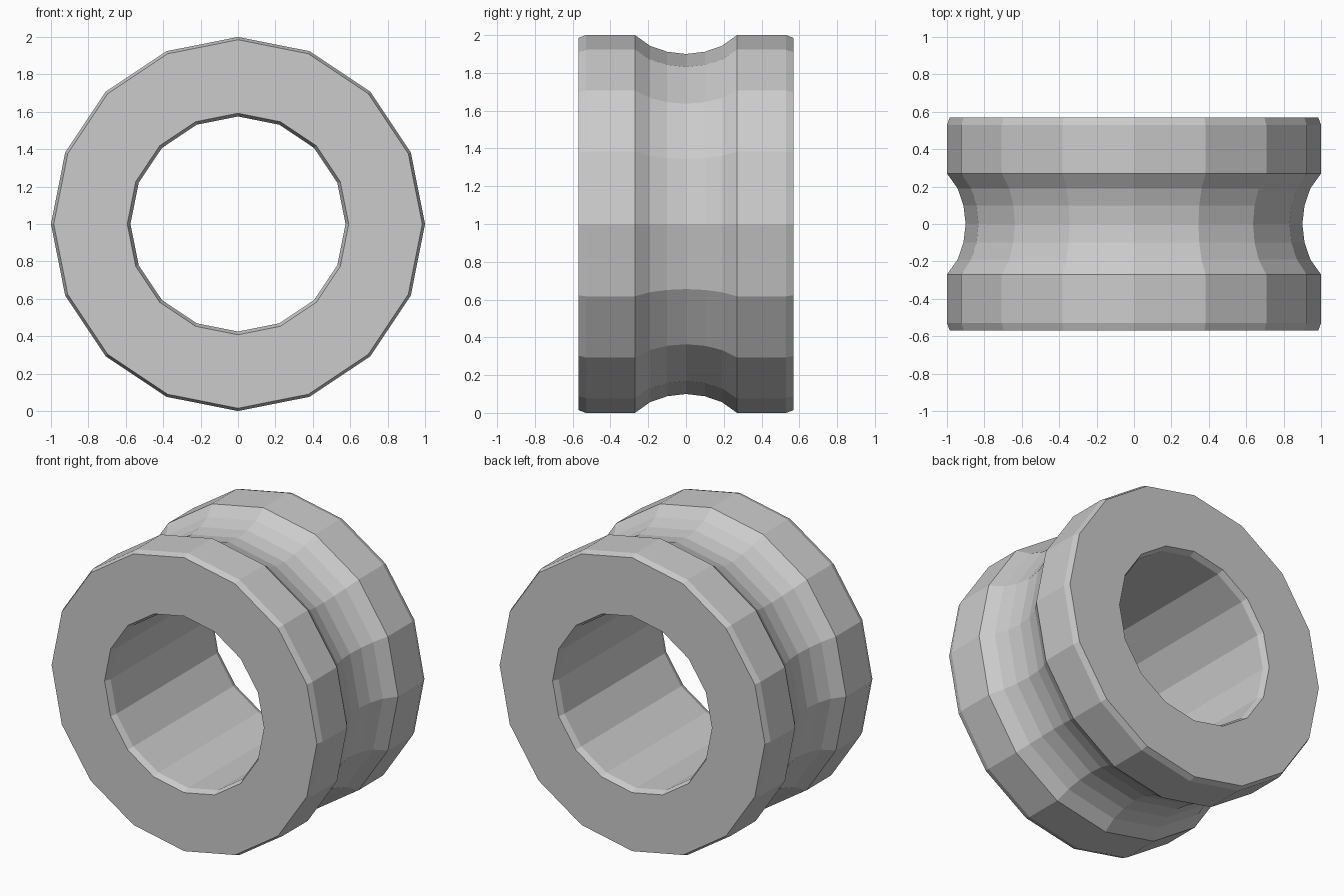
import bpy, bmesh, math

if "Cube" in bpy.data.objects:
    bpy.data.objects.remove(bpy.data.objects["Cube"])

SIDES = 16

# Half profile (y, radius): groove centre -> rim -> chamfer -> end face -> bore
half = [(0, 0.90), (0.10, 0.912), (0.19, 0.943), (0.27, 1.0), (0.53, 1.0),
        (0.57, 0.985), (0.57, 0.592), (0.53, 0.575)]
profile = half + [(-y, r) for y, r in reversed(half[1:])]

# Spin the closed profile around the y axis
bm = bmesh.new()
rings = []
for i in range(SIDES):
    a = 2 * math.pi * i / SIDES
    rings.append([bm.verts.new((r * math.sin(a), y, 1 + r * math.cos(a)))
                  for y, r in profile])
n = len(profile)
for i in range(SIDES):
    a, b = rings[i], rings[(i + 1) % SIDES]
    for j in range(n):
        k = (j + 1) % n
        bm.faces.new((a[j], a[k], b[k], b[j]))
bmesh.ops.recalc_face_normals(bm, faces=bm.faces)

mesh = bpy.data.meshes.new("grooved_roller")
bm.to_mesh(mesh)
bm.free()

# Single plain grey colour, flat shaded
mat = bpy.data.materials.new("light grey")
mat.diffuse_color = (0.6, 0.6, 0.6, 1)
mat.use_nodes = True
mat.node_tree.nodes["Principled BSDF"].inputs["Base Color"].default_value = mat.diffuse_color
mesh.materials.append(mat)
roller = bpy.data.objects.new("grooved_roller", mesh)
bpy.context.collection.objects.link(roller)
